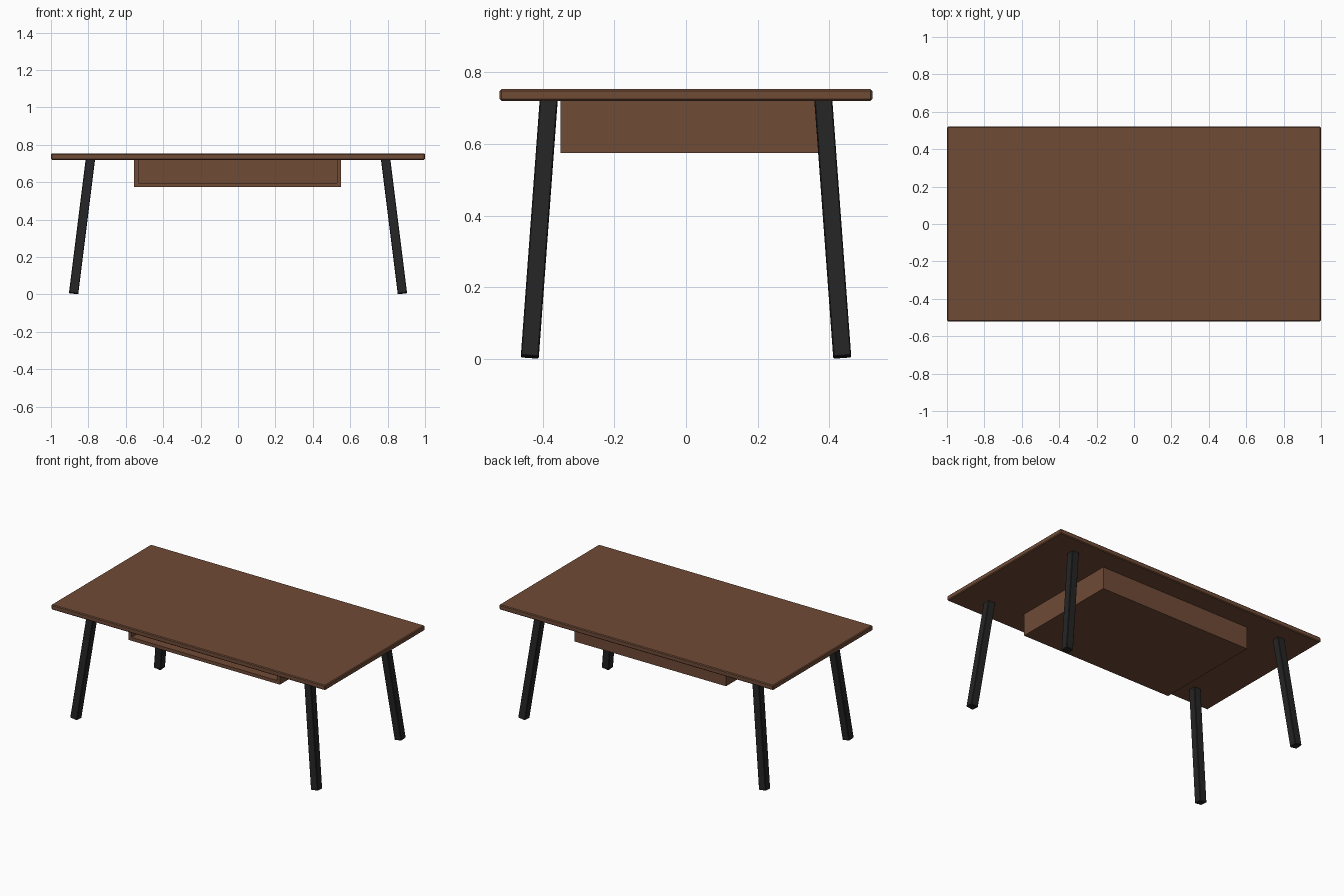
import bpy
from mathutils import Vector, Matrix

if "Cube" in bpy.data.objects:
    bpy.data.objects.remove(bpy.data.objects["Cube"])


def make_material(name, color):
    mat = bpy.data.materials.new(name)
    mat.diffuse_color = (*color, 1)
    mat.use_nodes = True
    mat.node_tree.nodes["Principled BSDF"].inputs["Base Color"].default_value = mat.diffuse_color
    return mat


walnut = make_material("walnut brown", (0.16, 0.07, 0.037))
black = make_material("matte black", (0.018, 0.018, 0.018))


def box(name, lo, hi, mat, bevel=0.0):
    """Axis-aligned box between two corners, with an optional chamfer."""
    lo, hi = Vector(lo), Vector(hi)
    bpy.ops.mesh.primitive_cube_add(size=1)
    obj = bpy.context.object
    obj.name = name
    size = hi - lo
    obj.data.transform(Matrix.Translation((lo + hi) / 2) @ Matrix.Diagonal((*size, 1)))
    obj.data.materials.append(mat)
    if bevel:
        mod = obj.modifiers.new("chamfer", 'BEVEL')
        mod.width = bevel
        mod.segments = 1
    return obj


# Table top with softened edges
TOP, UNDER = 0.753, 0.72
box("table_top", (-1, -0.52, UNDER), (1, 0.52, TOP), walnut, 0.005)

# Open-fronted storage shelf hung below the top
X0, X1, Y0, Y1, Z0, WALL = -0.555, 0.551, -0.35, 0.375, 0.574, 0.022
box("shelf_floor", (X0, Y0, Z0), (X1, Y1, Z0 + WALL), walnut)
box("shelf_left_side", (X0, Y0, Z0 + WALL), (X0 + WALL, Y1, UNDER), walnut)
box("shelf_right_side", (X1 - WALL, Y0, Z0 + WALL), (X1, Y1, UNDER), walnut)
box("shelf_back", (X0 + WALL, Y1 - WALL, Z0 + WALL), (X1 - WALL, Y1, UNDER), walnut)

# Four square legs splayed outwards in both directions
for side, sx in (("left", -1), ("right", 1)):
    for end, sy in (("front", -1), ("back", 1)):
        foot = Vector((sx * 0.879, sy * 0.436, 0.005))
        head = Vector((sx * 0.789, sy * 0.383, 0.725))
        axis = head - foot
        up = axis.normalized()
        across = Vector((0, 1, 0)).cross(up).normalized()
        deep = up.cross(across)
        frame = Matrix((across, deep, up)).transposed().to_4x4()
        leg = box(f"{end}_{side}_leg", (-0.025, -0.025, 0),
                  (0.025, 0.025, axis.length), black, 0.003)
        leg.matrix_world = Matrix.Translation(foot) @ frame
